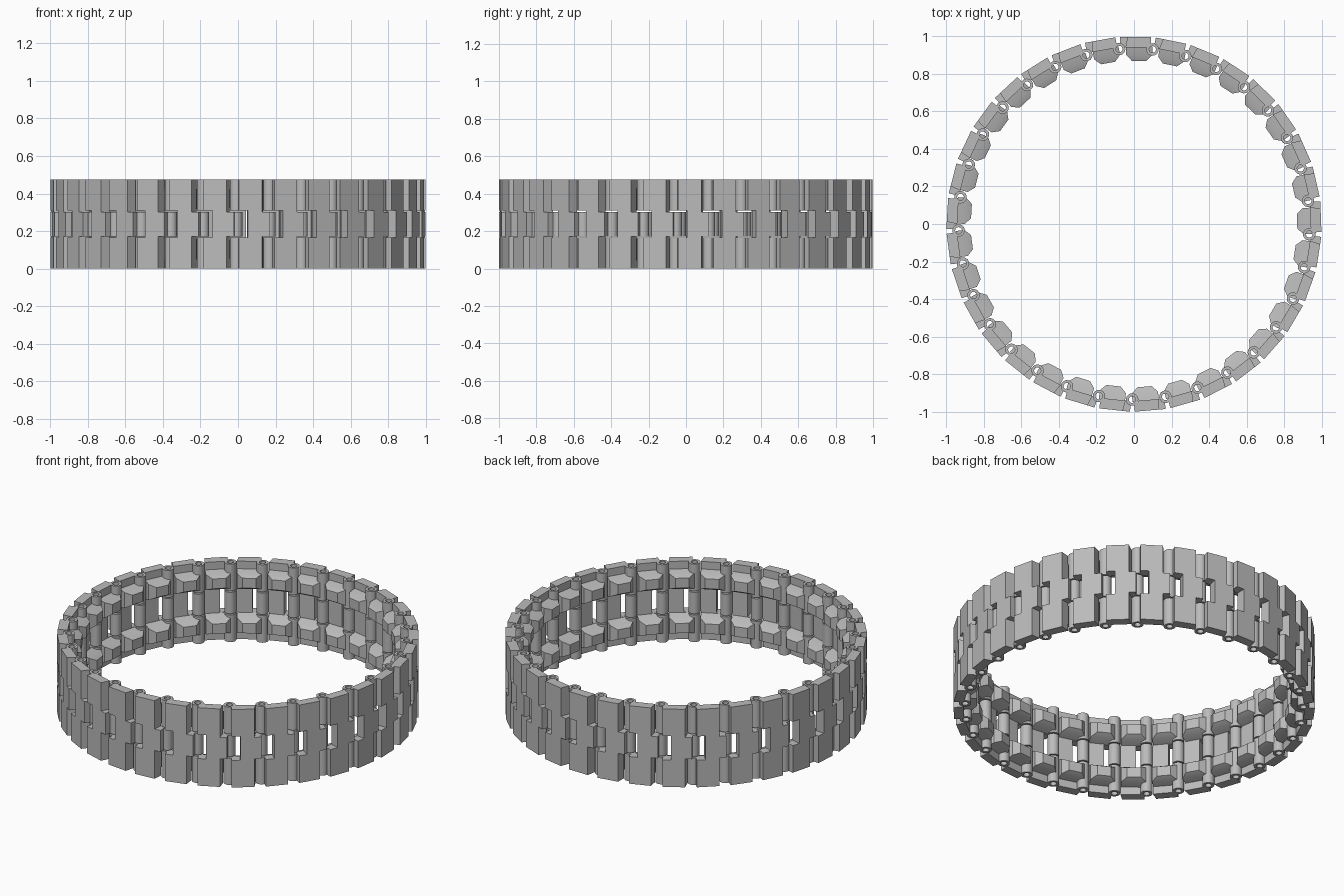
import bpy, bmesh, math

old = bpy.data.objects.get("Cube")
if old:
    bpy.data.objects.remove(old, do_unlink=True)

LINKS = 33
STEP = 2 * math.pi / LINKS
PIN_RADIUS = 0.935                          # distance of hinge pins from the centre
PIN_U = PIN_RADIUS * math.sin(STEP / 2)     # half a link's length
PIN_V = PIN_RADIUS * math.cos(STEP / 2)
HEIGHT = 0.475
OUTER, INNER = 0.996, 0.94

steel = bpy.data.materials.new("plain grey steel")
steel.use_nodes = True
steel.diffuse_color = (0.5, 0.5, 0.5, 1)
steel.node_tree.nodes["Principled BSDF"].inputs["Base Color"].default_value = (0.5, 0.5, 0.5, 1)

# Link space: u runs along the band (stored as y), v runs outward (stored as x)
bm = bmesh.new()


def loft(loops, closed=False):
    rings = [[bm.verts.new(p) for p in loop] for loop in loops]
    n = len(rings[0])
    pairs = list(zip(rings, rings[1:]))
    if closed:
        pairs.append((rings[-1], rings[0]))
    else:
        bm.faces.new(rings[0])
        bm.faces.new(rings[-1])
    for a, b in pairs:
        for i in range(n):
            j = (i + 1) % n
            bm.faces.new((a[i], a[j], b[j], b[i]))


def plate(profile, z0, z1):
    loft([[(v, u, z) for u, v in profile] for z in (z0, z1)])


def knuckle(u, z0, z1, outer=0.033, bore=0.018, sides=20):
    def circle(r, z):
        return [(PIN_V + r * math.cos(2 * math.pi * i / sides),
                 u + r * math.sin(2 * math.pi * i / sides), z) for i in range(sides)]
    loft([circle(outer, z0), circle(outer, z1), circle(bore, z1), circle(bore, z0)], closed=True)


def guide_horn(flip):
    # sections: distance from centre, half width, low z, high z
    sections = [(0.945, 0.07, 0.045, 0.165), (0.90, 0.07, 0.055, 0.15), (0.868, 0.038, 0.07, 0.13)]
    loops = []
    for v, w, z0, z1 in sections:
        if flip:
            z0, z1 = HEIGHT - z0, HEIGHT - z1
        u = -0.018
        loops.append([(v, u - w, z0), (v, u + w, z0), (v, u + w, z1), (v, u - w, z1)])
    loft(loops)


# Two outer lanes: plate, hinge knuckle and guide horn
lane = [(-0.08, OUTER), (0.045, OUTER), (0.055, INNER),
        (-0.057, INNER), (-0.064, 0.952), (-0.08, 0.962)]
for flip in (False, True):
    z0, z1 = (0.31, HEIGHT) if flip else (0, 0.165)
    plate(lane, z0, z1)
    knuckle(-PIN_U, z0, z1)
    guide_horn(flip)

# Middle lane: web between the outer lanes, then the tongue with its knuckle
plate([(-0.032, OUTER), (0.045, OUTER), (0.055, INNER), (-0.032, INNER)], 0.165, 0.31)
plate([(0.04, OUTER), (0.084, OUTER), (0.084, 0.962), (0.064, 0.952),
       (0.057, INNER), (0.04, INNER)], 0.172, 0.303)
knuckle(PIN_U, 0.172, 0.303)

bmesh.ops.recalc_face_normals(bm, faces=bm.faces)
mesh = bpy.data.meshes.new("track_link")
bm.to_mesh(mesh)
bm.free()
mesh.materials.append(steel)

# Repeat the link around the ring
links = []
for k in range(LINKS):
    link = bpy.data.objects.new(f"track_link_{k + 1}", mesh)
    link.rotation_euler.z = math.radians(89.4) + k * STEP
    bpy.context.collection.objects.link(link)
    links.append(link)

bpy.ops.object.select_all(action='DESELECT')
links[0].select_set(True)
bpy.context.view_layer.objects.active = links[0]
bpy.ops.object.shade_smooth_by_angle(angle=math.radians(25))
